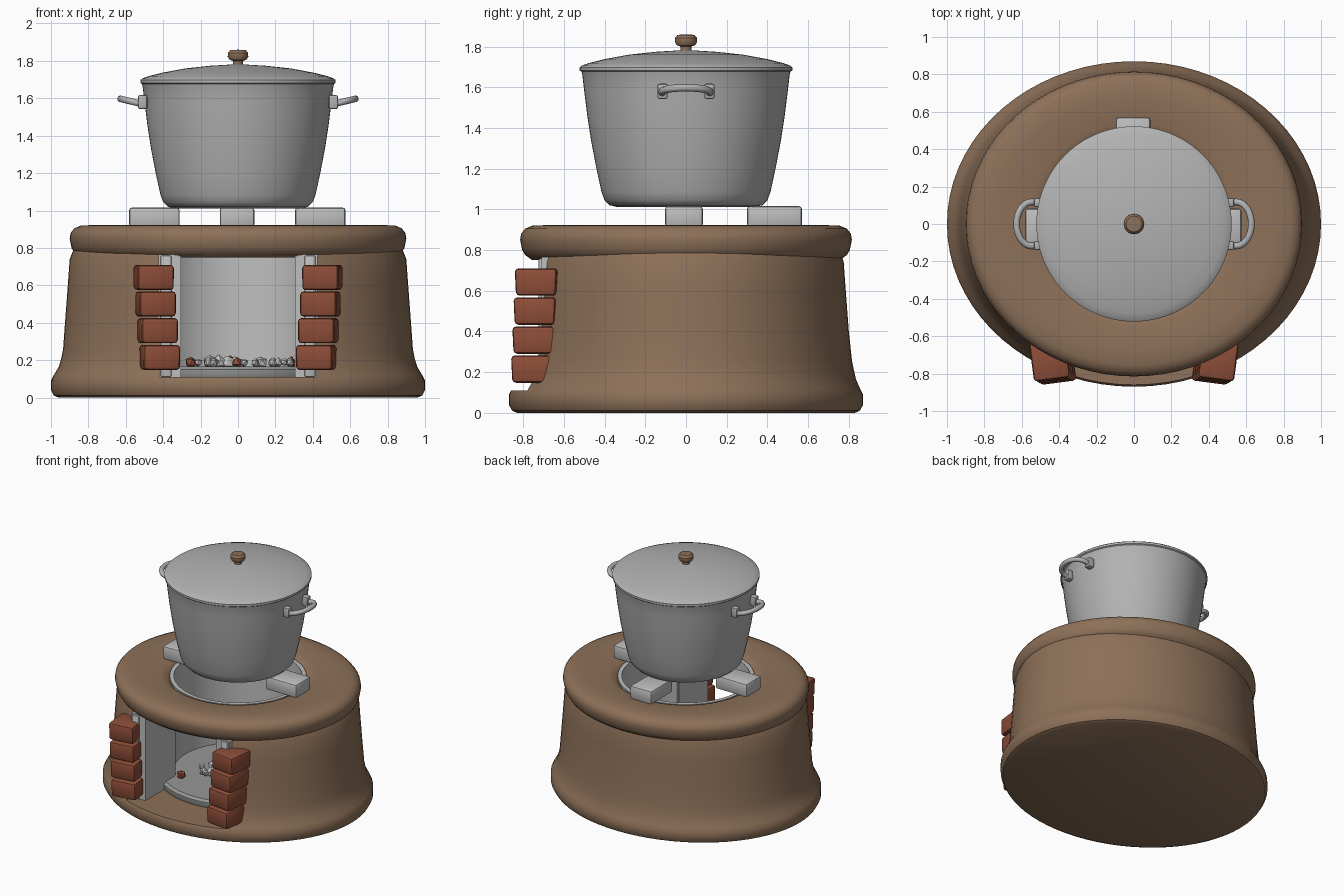
import bpy, bmesh, math, random
from mathutils import Vector, Matrix

if "Cube" in bpy.data.objects:
    bpy.data.objects.remove(bpy.data.objects["Cube"])

random.seed(4)


def mat(name, rgb):
    m = bpy.data.materials.new(name)
    m.diffuse_color = (*rgb, 1)
    m.use_nodes = True
    m.node_tree.nodes["Principled BSDF"].inputs["Base Color"].default_value = m.diffuse_color
    return m


CLAY = mat("clay brown", (0.27, 0.165, 0.10))
BRICK = mat("brick red", (0.27, 0.075, 0.04))
STEEL = mat("steel grey", (0.45, 0.45, 0.45))
STONE = mat("stone grey", (0.52, 0.52, 0.52))
ASH = mat("ash grey", (0.30, 0.31, 0.30))


def finish(name, bm, material, angle=35, smooth=True):
    bmesh.ops.recalc_face_normals(bm, faces=bm.faces)
    me = bpy.data.meshes.new(name)
    bm.to_mesh(me)
    bm.free()
    me.materials.append(material)
    ob = bpy.data.objects.new(name, me)
    bpy.context.collection.objects.link(ob)
    if smooth:
        shade(ob, angle)
    return ob


def shade(ob, angle=35):
    bpy.ops.object.select_all(action='DESELECT')
    ob.select_set(True)
    bpy.context.view_layer.objects.active = ob
    bpy.ops.object.shade_smooth_by_angle(angle=math.radians(angle))


def lathe(name, profile, material, n=72, closed=False, angle=35):
    """Profile points are (x radius, y radius, z)."""
    bm = bmesh.new()
    rings = []
    for rx, ry, z in profile:
        if rx == 0:
            rings.append([bm.verts.new((0, 0, z))] * n)
        else:
            rings.append([bm.verts.new((rx * math.cos(2 * math.pi * i / n),
                                        ry * math.sin(2 * math.pi * i / n), z)) for i in range(n)])
    pairs = list(zip(rings, rings[1:])) + ([(rings[-1], rings[0])] if closed else [])
    for a, b in pairs:
        for i in range(n):
            j = (i + 1) % n
            bm.faces.new(list(dict.fromkeys((a[i], a[j], b[j], b[i]))))
    return finish(name, bm, material, angle)


def box(name, center, size, material, rot=0, bevel=0.018, taper=0):
    bm = bmesh.new()
    bmesh.ops.create_cube(bm, size=1)
    for v in bm.verts:
        k = 1 - taper if v.co.z < 0 else 1
        v.co = Vector((v.co.x * size[0], v.co.y * size[1] * k, v.co.z * size[2]))
    if bevel:
        bmesh.ops.bevel(bm, geom=bm.edges[:], offset=bevel, segments=2, profile=0.5, affect='EDGES')
    bm.transform(Matrix.Translation(center) @ Matrix.Rotation(rot, 4, 'Z'))
    return finish(name, bm, material)


def cut(ob, center, size):
    """Cut a box-shaped opening."""
    cutter = box("cutter", center, size, ob.data.materials[0], bevel=0)
    cutter.hide_render = True
    mod = ob.modifiers.new("opening", 'BOOLEAN')
    mod.operation, mod.object, mod.solver = 'DIFFERENCE', cutter, 'EXACT'
    bpy.context.view_layer.objects.active = ob
    bpy.ops.object.modifier_apply(modifier=mod.name)
    bpy.data.objects.remove(cutter)
    shade(ob)


def round_profile(points):
    return [(r, r, z) for r, z in points]


# Clay stove body, with a fire hole and a front opening
body = lathe("stove_body", [
    (0, 0, 0), (0.96, 0.83, 0), (0.985, 0.855, 0.012), (1.0, 0.87, 0.04), (1.0, 0.87, 0.09),
    (0.985, 0.855, 0.12), (0.958, 0.835, 0.165), (0.945, 0.825, 0.21), (0.935, 0.815, 0.26),
    (0.925, 0.80, 0.40), (0.91, 0.785, 0.60), (0.90, 0.775, 0.74), (0.88, 0.76, 0.79),
    (0.48, 0.48, 0.79), (0.48, 0.48, 0.10), (0, 0, 0.10)], CLAY)
cut(body, (0, -0.75, 0.435), (0.84, 0.96, 0.65))

# Rounded clay top ring
lathe("top_rim", [
    (0.48, 0.48, 0.75), (0.84, 0.755, 0.75), (0.875, 0.79, 0.775), (0.89, 0.805, 0.80), (0.90, 0.815, 0.85),
    (0.895, 0.81, 0.88), (0.875, 0.79, 0.905), (0.84, 0.755, 0.92), (0.75, 0.67, 0.923),
    (0.55, 0.54, 0.915), (0.505, 0.505, 0.905), (0.48, 0.48, 0.88)], CLAY, closed=True)

# Fire chamber lining, open at the front
lining = lathe("chamber_lining", round_profile(
    [(0.485, 0.11), (0.485, 0.90), (0.455, 0.90), (0.455, 0.11)]), STONE, closed=True)
cut(lining, (0, -0.5, 0.43), (0.62, 0.8, 0.65))
for s in (-1, 1):
    box("opening_jamb", (s * 0.365, -0.53, 0.435), (0.12, 0.36, 0.66), STONE, bevel=0)
    box("jamb_edge", (s * 0.385, -0.69, 0.435), (0.06, 0.07, 0.65), STONE, bevel=0.01)

# Fire floor and ashes
lathe("fire_floor", round_profile([(0, 0.10), (0.56, 0.10), (0.57, 0.115), (0.57, 0.15),
                                   (0.55, 0.165), (0, 0.165)]), ASH)
for i in range(26):
    bm = bmesh.new()
    bmesh.ops.create_icosphere(bm, subdivisions=1, radius=random.uniform(0.022, 0.038))
    for v in bm.verts:
        v.co *= random.uniform(0.75, 1.25)
    a, r = random.uniform(0, 2 * math.pi), 0.36 * math.sqrt(random.random())
    bm.transform(Matrix.Translation((r * math.cos(a), r * math.sin(a) - 0.08, 0.188)))
    finish("ember" if i % 5 == 0 else "ash_lump", bm, BRICK if i % 5 == 0 else STONE, smooth=False)

# Brick columns beside the opening
for s in (-1, 1):
    for i in range(4):
        box("brick", (s * (0.418 + 0.011 * i), -0.745 + 0.006 * i, 0.215 + 0.1425 * i),
            (0.195, 0.21, 0.134), BRICK, rot=-s * 0.13, taper=0.06)

# Pot supports
for x, y, sx, sy in ((-0.447, -0.01, 0.27, 0.185), (0.44, -0.01, 0.27, 0.185), (-0.005, 0.435, 0.185, 0.27)):
    box("pot_support", (x, y, 0.964), (sx, sy, 0.104), STONE, bevel=0.015)

# Cooking pot
lathe("pot", round_profile([
    (0, 1.012), (0.34, 1.012), (0.375, 1.02), (0.40, 1.045), (0.415, 1.085), (0.44, 1.20), (0.465, 1.33),
    (0.485, 1.46), (0.50, 1.58), (0.51, 1.665), (0.515, 1.68), (0, 1.68)]), STEEL)
# Lid
lathe("lid", round_profile([
    (0, 1.675), (0.512, 1.675), (0.522, 1.682), (0.522, 1.698), (0.512, 1.706), (0.48, 1.718), (0.40, 1.738),
    (0.28, 1.76), (0.15, 1.774), (0.05, 1.78), (0, 1.78)]), STEEL)
# Lid knob
lathe("lid_knob", round_profile([
    (0, 1.77), (0.026, 1.77), (0.026, 1.80), (0.045, 1.806), (0.055, 1.822), (0.054, 1.842),
    (0.042, 1.857), (0, 1.86)]), CLAY, n=24)

# Side handles: two mounts and a bent tube
for s in (-1, 1):
    for y in (-0.115, 0.115):
        box("handle_mount", (s * 0.51, y, 1.58), (0.05, 0.05, 0.075), STEEL, bevel=0.01)
    curve = bpy.data.curves.new("handle", 'CURVE')
    curve.dimensions = '3D'
    curve.bevel_depth = 0.018
    curve.bevel_resolution = 3
    curve.use_fill_caps = True
    sp = curve.splines.new('POLY')
    pts = [(0.515, -0.115)]
    for k in range(17):
        t = math.pi * (k / 16 - 0.5)
        pts.append((0.545 + 0.083 * math.cos(t), 0.118 * math.sin(t)))
    pts.append((0.515, 0.115))
    sp.points.add(len(pts) - 1)
    for p, (x, y) in zip(sp.points, pts):
        p.co = (s * x, y, 1.57 + (x - 0.515) * 0.24, 1)
    sp.use_smooth = True
    curve.materials.append(STEEL)
    ob = bpy.data.objects.new("pot_handle", curve)
    bpy.context.collection.objects.link(ob)
